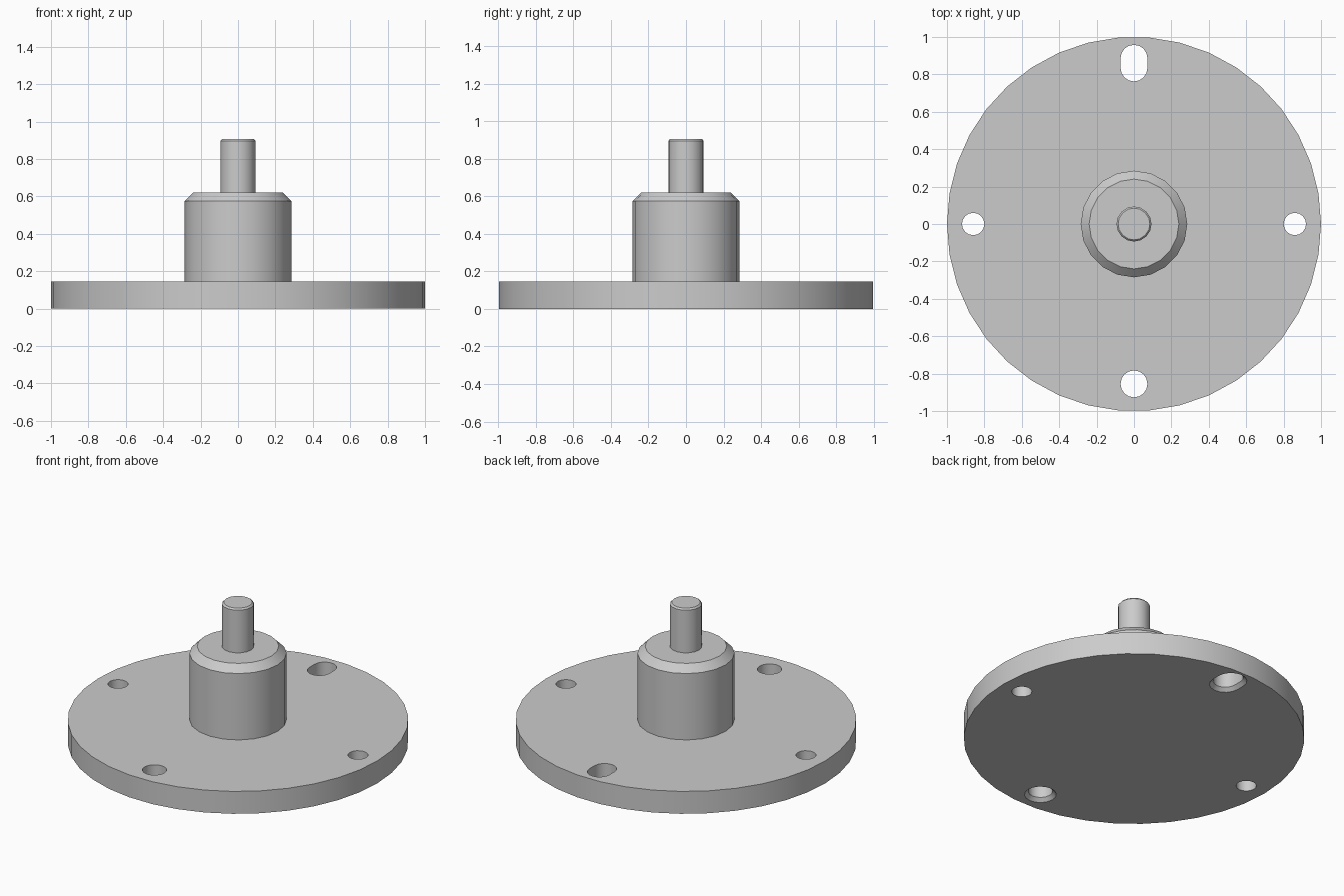
import bpy, bmesh, math

if "Cube" in bpy.data.objects:
    bpy.data.objects.remove(bpy.data.objects["Cube"], do_unlink=True)

grey = bpy.data.materials.new("machined grey")
grey.diffuse_color = (0.6, 0.6, 0.6, 1)
grey.use_nodes = True
grey.node_tree.nodes["Principled BSDF"].inputs["Base Color"].default_value = (0.6, 0.6, 0.6, 1)


def loft(name, sections, sides, x=0, y=0, slot=0):
    """Capped solid through (radius, z) rings; slot stretches each ring along y."""
    bm = bmesh.new()
    rings = []
    for r, z in sections:
        ring = []
        for i in range(sides):
            a = 2 * math.pi * i / sides
            px, py = r * math.cos(a), r * math.sin(a)
            if slot:
                # semicircle ends joined by straight flanks
                a = math.pi * (i % (sides // 2)) / (sides // 2 - 1)
                s = 1 if i < sides // 2 else -1
                px, py = s * r * math.cos(a), s * (r * math.sin(a) + slot)
            ring.append(bm.verts.new((x + px, y + py, z)))
        rings.append(ring)
    for lo, hi in zip(rings, rings[1:]):
        for i in range(sides):
            j = (i + 1) % sides
            bm.faces.new((lo[i], lo[j], hi[j], hi[i]))
    bm.faces.new(rings[0][::-1])
    bm.faces.new(rings[-1])
    mesh = bpy.data.meshes.new(name)
    bm.to_mesh(mesh)
    bm.free()
    mesh.materials.append(grey)
    ob = bpy.data.objects.new(name, mesh)
    bpy.context.collection.objects.link(ob)
    return ob


def activate(ob):
    bpy.ops.object.select_all(action='DESELECT')
    ob.select_set(True)
    bpy.context.view_layer.objects.active = ob


# Solid parts
plate = loft("base_plate", [(1, 0), (1, 0.145)], 38)
hub = loft("hub", [(0.285, 0.14), (0.285, 0.575), (0.24, 0.62)], 20)
shaft = loft("shaft", [(0.094, 0.61), (0.094, 0.896), (0.085, 0.906)], 16)

# Cutters: plain side holes, countersunk front hole and back slot
plain = [(0.06, -0.1), (0.06, 0.3)]
sunk = [(0.104, -0.01), (0.072, 0.022), (0.072, 0.3)]
cutters = [
    loft("left_hole_cutter", plain, 16, x=0.86),
    loft("right_hole_cutter", plain, 16, x=-0.86),
    loft("front_hole_cutter", sunk, 16, y=-0.855),
    loft("back_slot_cutter", sunk, 18, y=0.86, slot=0.026),
]
activate(plate)
for cutter in cutters:
    cutter.hide_render = True
    mod = plate.modifiers.new(cutter.name, 'BOOLEAN')
    mod.operation = 'DIFFERENCE'
    mod.solver = 'EXACT'
    mod.object = cutter
    bpy.ops.object.modifier_apply(modifier=mod.name)
for cutter in cutters:
    bpy.data.objects.remove(cutter, do_unlink=True)

# Smooth round walls, crisp rims and chamfers
for ob in (plate, hub, shaft):
    activate(ob)
    bpy.ops.object.shade_smooth_by_angle(angle=math.radians(30))
